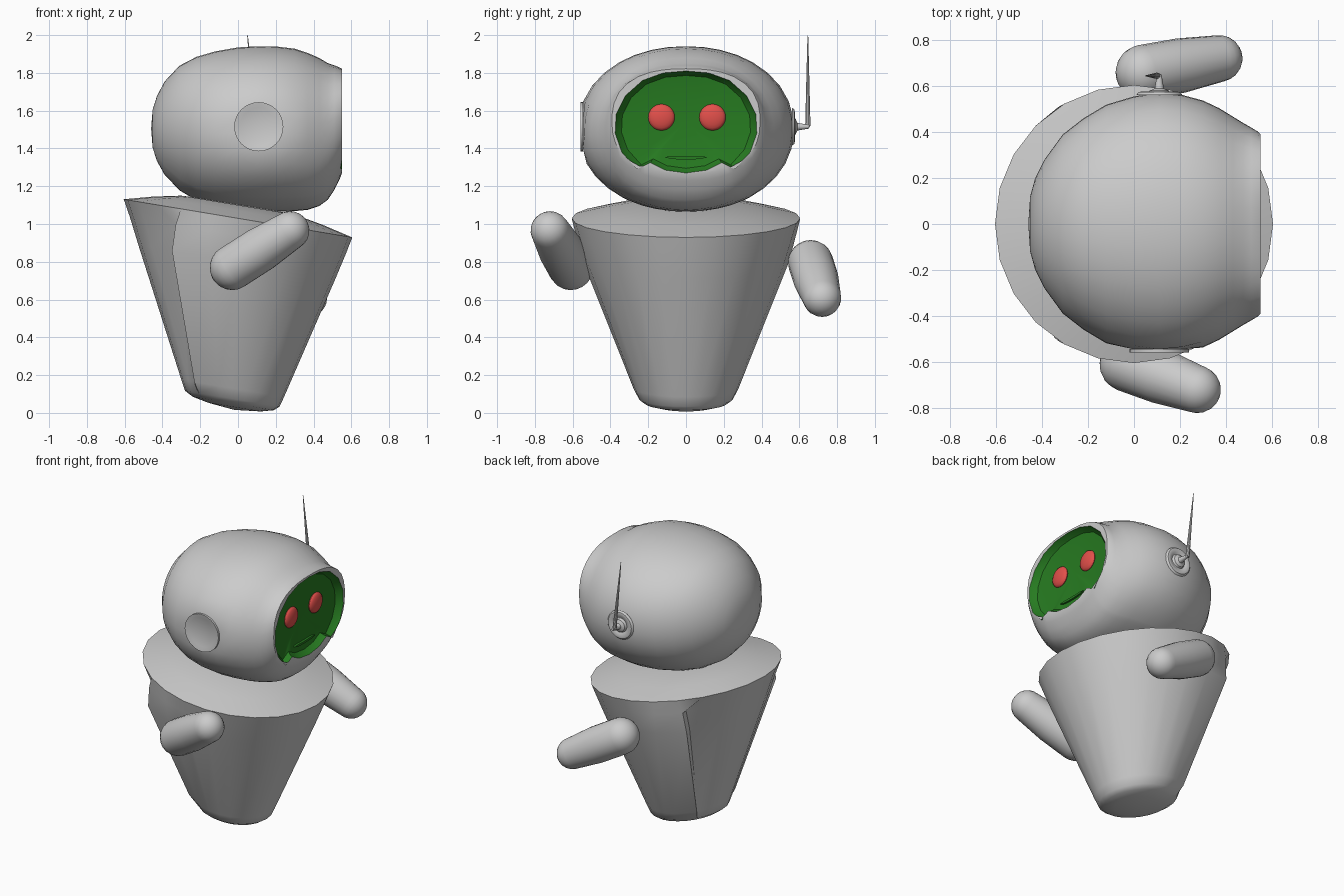
import bpy, bmesh
from math import sin, cos, pi, atan2, radians
from mathutils import Vector

if "Cube" in bpy.data.objects:
    bpy.data.objects.remove(bpy.data.objects["Cube"])


def material(name, color):
    m = bpy.data.materials.new(name)
    m.diffuse_color = (*color, 1)
    m.use_nodes = True
    m.node_tree.nodes["Principled BSDF"].inputs["Base Color"].default_value = m.diffuse_color
    return m


def loft(name, rings, mat=None, angle=35):
    """Skin a list of equal-length closed rings; zero-size rings collapse to a point."""
    bm = bmesh.new()
    vs = [[bm.verts.new(p) for p in ring] for ring in rings]
    n = len(vs[0])
    for a, b in zip(vs, vs[1:]):
        for i in range(n):
            j = (i + 1) % n
            bm.faces.new((a[i], a[j], b[j], b[i]))
    bmesh.ops.remove_doubles(bm, verts=bm.verts, dist=1e-5)
    bmesh.ops.recalc_face_normals(bm, faces=bm.faces)
    me = bpy.data.meshes.new(name)
    bm.to_mesh(me)
    bm.free()
    ob = bpy.data.objects.new(name, me)
    bpy.context.collection.objects.link(ob)
    if mat:
        me.materials.append(mat)
    bpy.ops.object.select_all(action='DESELECT')
    ob.select_set(True)
    bpy.context.view_layer.objects.active = ob
    bpy.ops.object.shade_smooth_by_angle(angle=radians(angle))
    return ob


def lathe(name, profile, origin, direction, n=24, mat=None):
    """Revolve (height, radius) pairs about an axis."""
    q = Vector(direction).to_track_quat('Z', 'Y')
    o = Vector(origin)
    rings = [[o + q @ Vector((r * cos(2 * pi * i / n), r * sin(2 * pi * i / n), h))
              for i in range(n)] for h, r in profile]
    return loft(name, rings, mat)


green = material("screen_green", (0.02, 0.2, 0.015))
red = material("eye_red", (0.77, 0.08, 0.07))

# Body: tilted tapering tub with raised side panels and a shallow domed lid
SLOPE = 0.167
panel = {75: 0.02, 90: 0.045, 105: 0.09, 120: 0.15}
body_rings = []
# height, radius, x centre, panel strength, angle of the panel's back edge
for zc, r, xc, bump, edge in [
        (0.016, 0, -.02, 0, 0), (0.031, .14, -.02, 0, 0), (0.05, .215, -.025, 0, 0),
        (0.075, .25, -.03, 0, 135), (0.13, .272, -.028, .5, 134), (0.80, .522, -.005, 1, 125),
        (0.94, .572, 0, .4, 123), (1.03, .605, 0, 0, 0),
        (1.07, .45, 0, 0, 0), (1.10, .3, 0, 0, 0), (1.11, 0, 0, 0, 0)]:
    ring = []
    for i in range(24):
        deg = i * 15 if i <= 12 else i * 15 - 360
        side, sign = abs(deg), (1 if deg >= 0 else -1)
        k = r * (1 + bump * panel.get(side, 0))
        if edge and side in (120, 135):
            side = edge if side == 120 else edge + 2
        x, y = k * cos(radians(side)), sign * k * sin(radians(side))
        ring.append((xc + x, y, zc - SLOPE * x))
    body_rings.append(ring)
loft("body", body_rings, angle=50)

# Screen outline (y, z), mirrored, with the two notched lower corners
ZF = 1.545
half = [(0, 1.81), (.12, 1.80), (.23, 1.76), (.32, 1.68), (.37, 1.58), (.375, 1.48),
        (.34, 1.38), (.26, 1.29), (.19, 1.325), (.11, 1.285), (0, 1.27)]
outline = half + [(-y, z) for y, z in half[-2:0:-1]]
fine = []
for (y0, z0), (y1, z1) in zip(outline, outline[1:] + outline[:1]):
    fine += [(y0, z0), ((y0 + y1) / 2, (z0 + z1) / 2)]
angles = [atan2((z - ZF) / .265, y / .375) for y, z in fine]

# Head: rounded-oval sections along x, flattened at the -y ear, open at the screen
head_rings = []
for x, ry, rz, zc, p in [
        (-.46, 0, 0, 1.505, 2), (-.452, .12, .10, 1.505, 2), (-.43, .20, .17, 1.505, 2),
        (-.39, .28, .245, 1.508, 2), (-.31, .39, .33, 1.508, 2.05), (-.22, .46, .38, 1.505, 2.1),
        (-.12, .52, .411, 1.503, 2.1), (0, .556, .432, 1.503, 2.1), (.11, .572, .438, 1.503, 2.1),
        (.21, .562, .437, 1.502, 2.1), (.30, .538, .43, 1.498, 2.1), (.37, .505, .415, 1.49, 2.1),
        (.43, .468, .392, 1.487, 2.15), (.475, .44, .362, 1.49, 2.2), (.51, .42, .33, 1.51, 2.3),
        (.535, .405, .30, 1.53, 2.4), (.55, .392, .277, ZF, 2.5)]:
    ring = []
    for a in angles:
        c, s = cos(a), sin(a)
        k = (abs(c) ** p + abs(s) ** p) ** (-1 / p)
        ring.append((x, max(ry * k * c, -.545), zc + rz * k * s))
    head_rings.append(ring)
head_rings.append([(.55, y, z) for y, z in fine])
loft("head", head_rings)

# Recessed screen
loft("face_screen", [[(x, y * s, ZF + (z - ZF) * s) for y, z in fine]
                     for x, s in [(.55, 1), (.535, .975), (.51, .91), (.497, .6), (.492, 0)]],
     green)

# Mouth: thin curved lip across the lower screen
loft("mouth", [[(.505 + .012 * u, y, 1.348 + .5 * y * y + h * v)
                for u, v in ((-1, -1), (1, -1), (1, 1), (-1, 1))]
               for y, h in [(-.11, 0.001), (-.08, .007), (0, .008), (.08, .007), (.11, 0.001)]],
     green)

# Eyes
for s, side in ((-1, "right"), (1, "left")):
    prof = [(.025 * cos(pi * i / 10), .07 * sin(pi * i / 10)) for i in range(11)]
    lathe("eye_" + side, prof, (.50, .005 + s * .135, 1.565), (1, 0, 0), mat=red)

# Ear dish on the -y side
lathe("ear_dish", [(0, .13), (.014, .13), (.014, .125), (.004, .10), (.002, 0)],
      (.11, -.545, 1.515), (0, -1, 0), 32)

# Ear socket, knob and antenna on the +y side
lathe("ear_socket", [(0, .10), (.012, .09), (.014, .08), (.008, .06), (0, .045)],
      (.11, .562, 1.515), (0, 1, 0))
lathe("antenna_knob", [(0, .05), (.015, .042), (.025, .02), (.085, .01), (.09, 0)],
      (.11, .565, 1.515), (0, 1, 0), 16)
lathe("antenna_rod", [(0, 0), (0, .014), (.25, .008), (.483, .002), (.483, 0)],
      (.10, .645, 1.518), (-.05, 0, .482), 10)


# Arms: tapered rounded capsules
def arm(name, a, b, ra, rb):
    a, b = Vector(a), Vector(b)
    d = (b - a).length
    prof = [(-ra * cos(pi * i / 12), ra * sin(pi * i / 12)) for i in range(7)]
    prof.append((d / 2, (ra + rb) / 2 + .008))
    prof += [(d + rb * sin(pi * i / 12), rb * cos(pi * i / 12)) for i in range(7)]
    lathe(name, prof, a, b - a, 20)


arm("arm_right", (-.03, -.61, .77), (.275, -.72, .965), .12, .103)
arm("arm_left", (.04, .66, .795), (.37, .72, .61), .12, .102)
